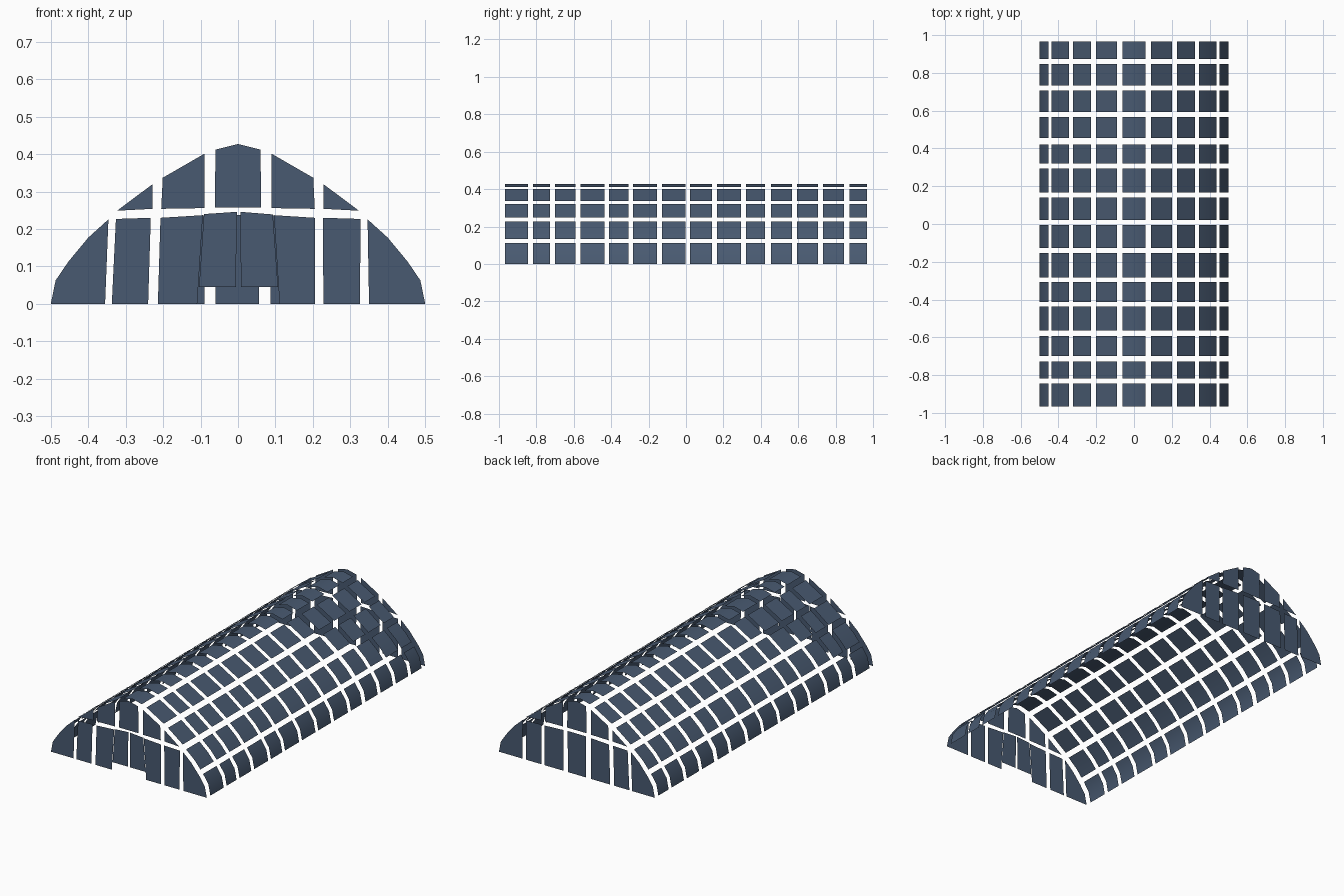
import bpy

if "Cube" in bpy.data.objects:
    bpy.data.objects.remove(bpy.data.objects["Cube"])

END = 1.0  # y of the two gable ends, slightly outside the roof panes

# Start and end of each row of roof panes along y
ROWS = [(-.967, -.845), (-.818, -.727), (-.70, -.592), (-.565, -.437),
        (-.412, -.308), (-.283, -.154), (-.128, -.004), (.021, .139),
        (.166, .294), (.321, .422), (.455, .566), (.594, .706),
        (.733, .846), (.873, .967)]

# Cross-section of each strip of panes on the right half (x, z)
STRIPS = {
    "roof_base": [(.50, 0), (.487, .063), (.453, .113)],
    "roof_lower": [(.436, .134), (.40, .177), (.344, .226)],
    "roof_middle": [(.323, .249), (.228, .32)],
    "roof_upper": [(.201, .337), (.09, .401)],
}
RIDGE = [(.06, .412), (0, .427), (-.06, .412)]


def make(name, verts, faces, smooth=False):
    me = bpy.data.meshes.new(name)
    me.from_pydata(verts, [], faces)
    me.materials.append(glass)
    for p in me.polygons:
        p.use_smooth = smooth
    ob = bpy.data.objects.new(name, me)
    bpy.context.collection.objects.link(ob)
    return ob


def mirror(points):
    return [(-x, z) for x, z in reversed(points)]


def roof_strip(name, profile):
    verts, faces = [], []
    for y0, y1 in ROWS:
        b = len(verts)
        for x, z in profile:
            verts += [(x, y0, z), (x, y1, z)]
        for i in range(len(profile) - 1):
            k = b + 2 * i
            faces.append((k, k + 1, k + 3, k + 2))
    make(name, verts, faces, smooth=True)


def gable(name, y, panes):
    # Panes are listed counter-clockwise as seen from the front
    verts, faces = [], []
    for pane in panes:
        b = len(verts)
        verts += [(x, y, z) for x, z in pane]
        idx = list(range(b, len(verts)))
        faces.append(idx if y < 0 else idx[::-1])
    make(name, verts, faces)


glass = bpy.data.materials.new("blue_grey_glass")
glass.diffuse_color = (.066, .102, .165, 1)
glass.use_nodes = True
glass.node_tree.nodes["Principled BSDF"].inputs["Base Color"].default_value = glass.diffuse_color

# Curved roof panes
for name, profile in STRIPS.items():
    roof_strip(name + "_right", profile)
    roof_strip(name + "_left", mirror(profile))
roof_strip("roof_ridge", RIDGE)

# Gable panes shared by both ends
corner = [(.35, 0), (.50, 0), (.487, .063), (.453, .113), (.40, .177), (.346, .226)]
side = [(.228, 0), (.326, 0), (.327, .227), (.227, .23)]
corner_left = [(-.346, .226), (-.40, .177), (-.453, .113), (-.487, .063), (-.50, 0), (-.355, 0)]
side_left = [(-.337, 0), (-.24, 0), (-.233, .23), (-.326, .227)]
top_side = [(.228, .254), (.323, .249), (.228, .32)]
top_inner = [(.09, .256), (.205, .254), (.201, .337), (.09, .401)]
top_centre = [(-.062, .257), (.062, .257), (.06, .412), (0, .427), (-.06, .412)]
shared = [corner, corner_left, side, side_left, top_side, mirror(top_side),
          top_inner, mirror(top_inner), top_centre]

# Front end with panes beside the doorway
gable("front_gable", -END, shared + [
    [(.111, 0), (.206, 0), (.206, .23), (.096, .237)],
    [(-.214, 0), (-.109, 0), (-.094, .237), (-.207, .23)]])
gable("double_doors", -END, [
    [(.008, .045), (.107, .045), (.093, .239), (.006, .246)],
    [(-.104, .045), (-.006, .045), (-.003, .246), (-.091, .24)]])

# Back end, fully glazed
gable("back_gable", END, shared + [
    [(.087, 0), (.206, 0), (.206, .23), (.087, .236)],
    [(-.214, 0), (-.09, 0), (-.09, .236), (-.207, .23)],
    [(-.06, 0), (.056, 0), (.06, .238), (-.06, .238)]])
